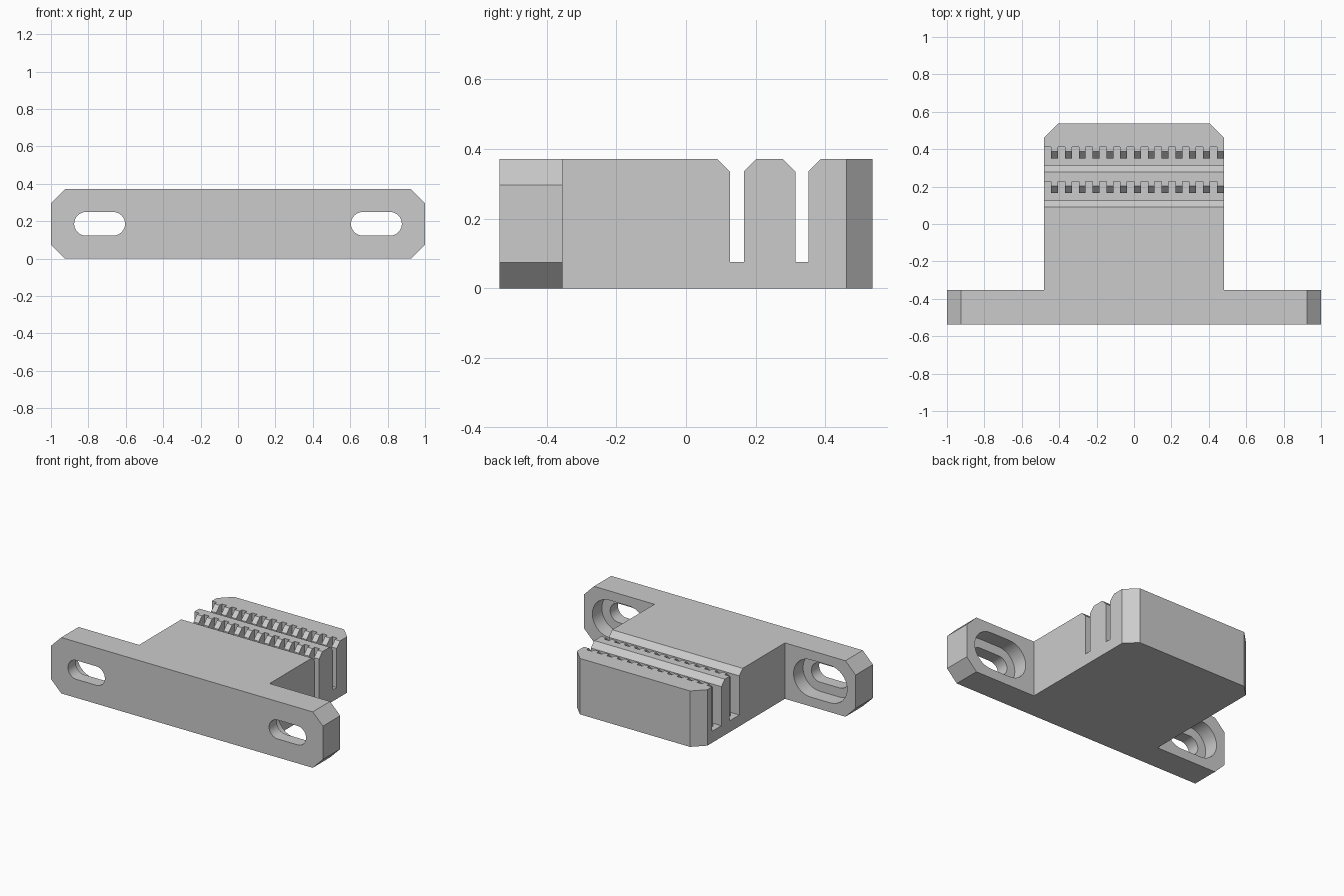
import bpy, bmesh, math
from mathutils import Vector

cube = bpy.data.objects.get("Cube")
if cube:
    bpy.data.objects.remove(cube)

grey = bpy.data.materials.new("plain_grey")
grey.use_nodes = True
grey.diffuse_color = (0.6, 0.6, 0.6, 1)
grey.node_tree.nodes["Principled BSDF"].inputs["Base Color"].default_value = (0.6, 0.6, 0.6, 1)

HEIGHT, FLOOR = 0.372, 0.076
FRONT, BACK, FLANGE_BACK = -0.536, 0.536, -0.354
HALF_BODY, CHAMFER = 0.48, 0.075


def prism(name, outline, axis, start, end):
    """Extrude a 2D outline along x, y or z."""
    bm = bmesh.new()
    place = {"x": lambda a, b: (start, a, b),
             "y": lambda a, b: (a, start, b),
             "z": lambda a, b: (a, b, start)}[axis]
    face = bm.faces.new([bm.verts.new(place(a, b)) for a, b in outline])
    ext = bmesh.ops.extrude_face_region(bm, geom=[face])
    shift = Vector([(end - start) * (axis == c) for c in "xyz"])
    verts = [g for g in ext["geom"] if isinstance(g, bmesh.types.BMVert)]
    bmesh.ops.translate(bm, verts=verts, vec=shift)
    bmesh.ops.recalc_face_normals(bm, faces=bm.faces)
    mesh = bpy.data.meshes.new(name)
    bm.to_mesh(mesh)
    bm.free()
    mesh.materials.append(grey)
    obj = bpy.data.objects.new(name, mesh)
    bpy.context.collection.objects.link(obj)
    return obj


def combine(target, tool, operation):
    """Apply a boolean and discard the tool."""
    mod = target.modifiers.new(operation.lower(), "BOOLEAN")
    mod.object, mod.operation, mod.solver = tool, operation, "EXACT"
    bpy.context.view_layer.objects.active = target
    bpy.ops.object.modifier_apply(modifier=mod.name)
    bpy.data.objects.remove(tool)


def rect(x0, x1, y0, y1):
    return [(x0, y0), (x1, y0), (x1, y1), (x0, y1)]


def stadium(cx, cz, half, radius, steps=16):
    """Outline of a slot with round ends."""
    points = []
    for side in (1, -1):
        for i in range(steps + 1):
            a = math.pi * (i / steps - 0.5)
            points.append((cx + side * (half + radius * math.cos(a)),
                           cz + side * radius * math.sin(a)))
    return points


# Clamp body: plan outline with clipped rear corners
w, c = HALF_BODY, CHAMFER
bracket = prism("belt_clamp_bracket",
                [(-w, FRONT + 0.1), (w, FRONT + 0.1), (w, BACK - c), (w - c, BACK),
                 (c - w, BACK), (-w, BACK - c)], "z", 0, HEIGHT)

# Mounting flange with clipped corners
flange = prism("flange",
               [(-1, c), (c - 1, 0), (1 - c, 0), (1, c),
                (1, HEIGHT - c), (1 - c, HEIGHT), (c - 1, HEIGHT), (-1, HEIGHT - c)],
               "y", FRONT, FLANGE_BACK)
combine(bracket, flange, "UNION")

# Belt grooves with bevelled mouths, toothed on the rear wall
PITCH = 2 * HALF_BODY / 13
for y0, y1 in ((0.126, 0.166), (0.314, 0.351)):
    b, lip, top = 0.036, HEIGHT - 0.036, HEIGHT + 0.1
    groove = prism("groove_cutter",
                   [(y0, FLOOR), (y1, FLOOR), (y1, lip), (y1 + b, HEIGHT),
                    (y1 + b, top), (y0 - b, top), (y0 - b, HEIGHT), (y0, lip)],
                   "x", -0.6, 0.6)
    combine(bracket, groove, "DIFFERENCE")
    for i in range(13):
        left = -HALF_BODY + i * PITCH
        start = left - 0.03 if i == 0 else left
        notch = prism("notch_cutter", rect(start, left + PITCH / 2, y0 + 0.01, y1 + 0.06),
                      "z", FLOOR, top)
        combine(bracket, notch, "DIFFERENCE")

# Screw slots with wide recesses at the rear of the flange
for side in (-1, 1):
    for radius, start in ((0.063, FRONT - 0.1), (0.124, FLANGE_BACK - 0.1)):
        slot = prism("slot_cutter", stadium(side * 0.74, HEIGHT / 2, 0.073, radius),
                     "y", start, FLANGE_BACK + 0.05)
        combine(bracket, slot, "DIFFERENCE")

# Smooth the round slot ends, keep all other edges crisp
bpy.ops.object.select_all(action="DESELECT")
bracket.select_set(True)
bpy.context.view_layer.objects.active = bracket
bpy.ops.object.shade_smooth_by_angle(angle=math.radians(30))
